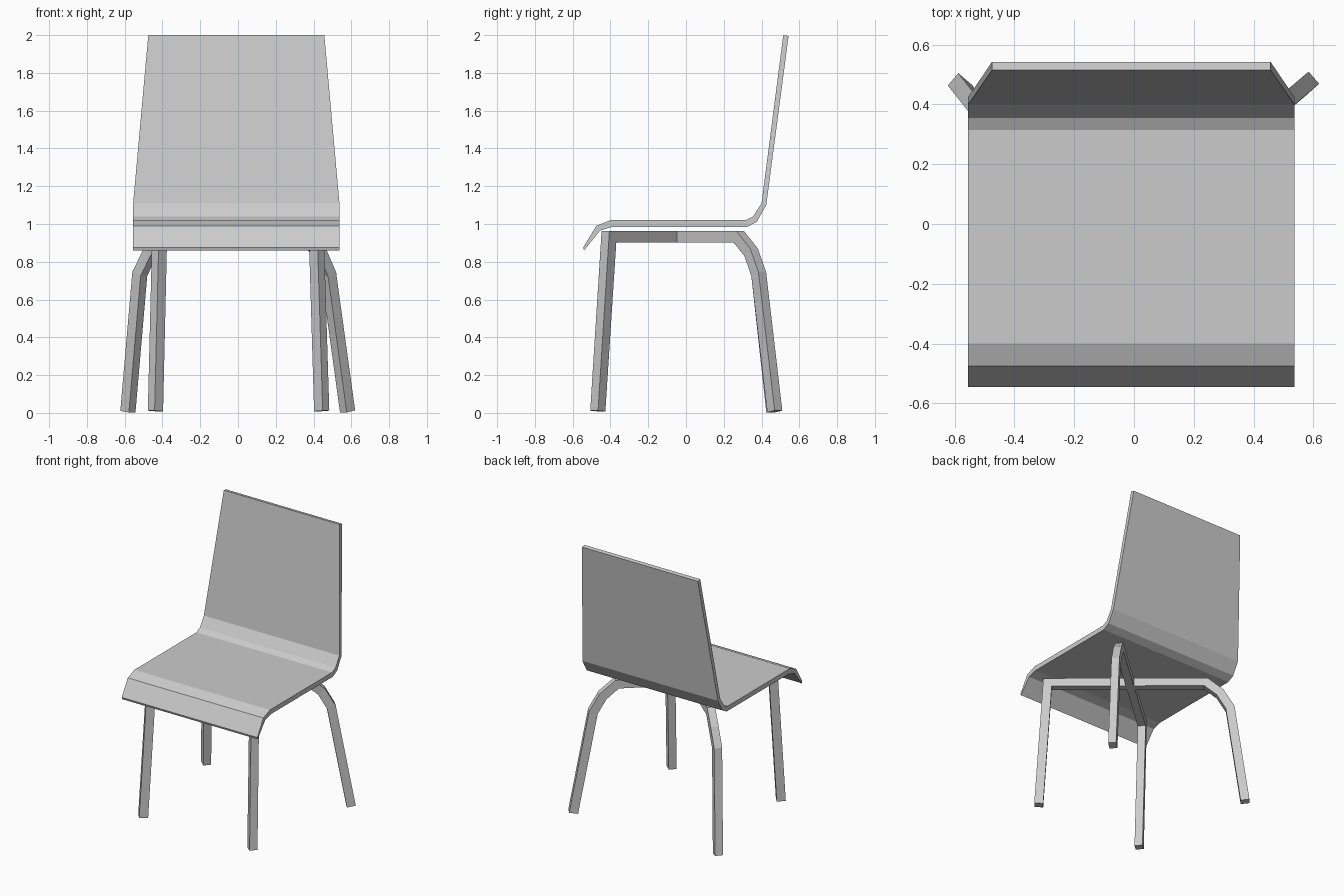
import bpy
from mathutils import Vector

if "Cube" in bpy.data.objects:
    bpy.data.objects.remove(bpy.data.objects["Cube"])


def make_object(name, rings, closed_caps=True):
    """Skin a list of equal-length rings into a closed solid."""
    n = len(rings[0])
    verts = [v for ring in rings for v in ring]
    faces = []
    for i in range(len(rings) - 1):
        for j in range(n):
            k = (j + 1) % n
            faces.append((i * n + j, i * n + k, (i + 1) * n + k, (i + 1) * n + j))
    faces.append(tuple(reversed(range(n))))
    faces.append(tuple(range((len(rings) - 1) * n, len(rings) * n)))
    mesh = bpy.data.meshes.new(name)
    mesh.from_pydata(verts, [], faces)
    obj = bpy.data.objects.new(name, mesh)
    bpy.context.collection.objects.link(obj)
    # consistent outward normals
    bpy.context.view_layer.objects.active = obj
    obj.select_set(True)
    bpy.ops.object.mode_set(mode='EDIT')
    bpy.ops.mesh.select_all(action='SELECT')
    bpy.ops.mesh.normals_make_consistent(inside=False)
    bpy.ops.object.mode_set(mode='OBJECT')
    obj.select_set(False)
    return obj


# Bent seat and backrest: matching upper and lower (y, z) profiles
upper = [(-0.545, 0.875), (-0.475, 0.99), (-0.40, 1.02), (0.315, 1.02),
         (0.355, 1.04), (0.40, 1.11), (0.515, 2.0)]
lower = [(-0.54, 0.86), (-0.455, 0.965), (-0.39, 0.985), (0.325, 0.985),
         (0.375, 1.012), (0.425, 1.10), (0.543, 1.995)]
rings = []
for i, ((uy, uz), (ly, lz)) in enumerate(zip(upper, lower)):
    x0, x1 = (-0.475, 0.457) if i == len(upper) - 1 else (-0.555, 0.537)
    rings.append([(x0, uy, uz), (x1, uy, uz), (x1, ly, lz), (x0, ly, lz)])
make_object("seat_and_backrest", rings)


def leg_frame(name, points, width=0.054, thick=0.06):
    """Sweep a square bar along a path with mitred corners."""
    pts = [Vector(p) for p in points]
    run = pts[2] - pts[1]
    side = Vector((-run.y, run.x, 0)).normalized()
    normals = [side.cross((b - a).normalized()).normalized()
               for a, b in zip(pts, pts[1:])]
    rings = []
    for i, p in enumerate(pts):
        a = normals[max(i - 1, 0)]
        b = normals[min(i, len(normals) - 1)]
        mitre = (a + b) / (1 + a.dot(b)) * thick / 2
        s = side * width / 2
        rings.append([p + s + mitre, p - s + mitre, p - s - mitre, p + s - mitre])
    return make_object(name, rings)


# Two crossing leg frames: front foot, corner, bar, rear bend, rear foot
leg_frame("leg_frame_a", [(-0.437, -0.467, 0.01), (-0.415, -0.408, 0.932),
                          (0.362, 0.28, 0.932), (0.43, 0.345, 0.85),
                          (0.48, 0.385, 0.735), (0.58, 0.47, 0.008)])
leg_frame("leg_frame_b", [(0.443, -0.467, 0.01), (0.415, -0.408, 0.932),
                          (-0.395, 0.28, 0.932), (-0.465, 0.345, 0.85),
                          (-0.52, 0.385, 0.735), (-0.583, 0.465, 0.006)])
